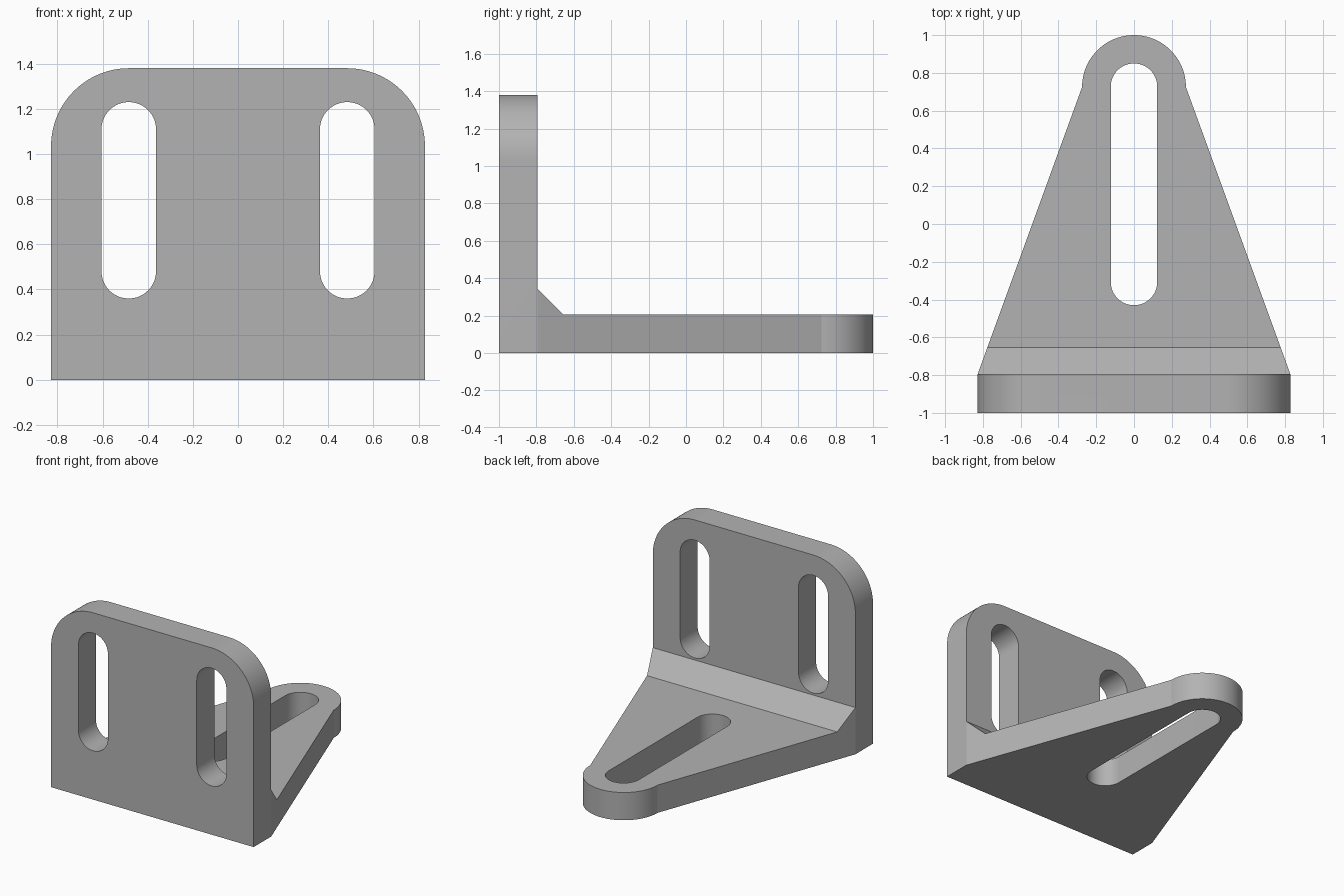
import bpy
import math
from mathutils import Matrix

cube = bpy.data.objects.get("Cube")
if cube:
    bpy.data.objects.remove(cube)

# Main dimensions
HALF_W, HEIGHT, CORNER_R = 0.828, 1.38, 0.345
PLATE = 0.205          # thickness of both plates
INNER = -1 + PLATE     # inner face of the upright plate
FILLET = 0.14          # chamfer in the inside corner
TIP_R = 0.275          # rounded end of the foot
TIP_Y = 1 - TIP_R

grey = bpy.data.materials.new("plain grey")
grey.use_nodes = True
colour = (0.45, 0.45, 0.45, 1)
grey.diffuse_color = colour
grey.node_tree.nodes["Principled BSDF"].inputs["Base Color"].default_value = colour

# Axis mappings from (u, v, depth) to (x, y, z)
ALONG_X = Matrix(((0, 0, 1), (1, 0, 0), (0, 1, 0)))
ALONG_Y = Matrix(((1, 0, 0), (0, 0, 1), (0, 1, 0)))
ALONG_Z = Matrix.Identity(3)


def arc(cx, cy, r, start, end, steps=32):
    angles = [math.radians(start + (end - start) * i / steps) for i in range(steps + 1)]
    return [(cx + r * math.cos(a), cy + r * math.sin(a)) for a in angles]


def slot(cx, low, high, r):
    return arc(cx, high - r, r, 0, 180) + arc(cx, low + r, r, 180, 360)


def prism(name, outline, axes, d0, d1):
    """Extrude a closed 2D outline between two depths."""
    n = len(outline)
    verts = [axes @ Matrix.Translation((0, 0, d)).to_translation() +
             axes @ Matrix.Translation((u, v, 0)).to_translation()
             for d in (d0, d1) for u, v in outline]
    faces = [list(range(n))[::-1], list(range(n, 2 * n))]
    faces += [(i, (i + 1) % n, n + (i + 1) % n, n + i) for i in range(n)]
    if axes.determinant() < 0:
        faces = [tuple(f)[::-1] for f in faces]
    mesh = bpy.data.meshes.new(name)
    mesh.from_pydata(verts, [], faces)
    mesh.materials.append(grey)
    obj = bpy.data.objects.new(name, mesh)
    bpy.context.collection.objects.link(obj)
    return obj


def combine(target, tool, operation):
    tool.hide_render = True
    mod = target.modifiers.new(tool.name, 'BOOLEAN')
    mod.operation, mod.solver, mod.object = operation, 'EXACT', tool
    bpy.context.view_layer.objects.active = target
    bpy.ops.object.modifier_apply(modifier=mod.name)
    bpy.data.objects.remove(tool)


# L-shaped side profile with the chamfered inside corner
side = [(-1, 0), (1, 0), (1, PLATE), (INNER + FILLET, PLATE),
        (INNER, PLATE + FILLET), (INNER, HEIGHT), (-1, HEIGHT)]
bracket = prism("angle_bracket", side, ALONG_X, -1.2, 1.2)

# Upright plate outline with rounded top corners
cx, cz = HALF_W - CORNER_R, HEIGHT - CORNER_R
front = [(-HALF_W, -0.1), (HALF_W, -0.1)]
front += arc(cx, cz, CORNER_R, 0, 90) + arc(-cx, cz, CORNER_R, 90, 180)
combine(bracket, prism("upright_outline", front, ALONG_Y, -1.1, 1.1), 'INTERSECT')

# Tapered foot outline with a round tip, run on past the front face
slope = (HALF_W - TIP_R) / (TIP_Y - INNER)
rear_y = -1.1
rear_x = HALF_W + slope * (INNER - rear_y)
plan = [(-rear_x, rear_y), (rear_x, rear_y)] + arc(0, TIP_Y, TIP_R, 0, 180, 48)
combine(bracket, prism("foot_outline", plan, ALONG_Z, -0.2, 1.6), 'INTERSECT')

# Slots: one through the foot, two through the upright
combine(bracket, prism("foot_slot", slot(0, -0.43, 0.85, 0.123), ALONG_Z, -0.2, 0.3), 'DIFFERENCE')
for x in (-0.484, 0.484):
    combine(bracket, prism("upright_slot", slot(x, 0.36, 1.23, 0.121), ALONG_Y, -1.2, -0.7), 'DIFFERENCE')

# Smooth the curved walls, keep the edges crisp
bpy.ops.object.select_all(action='DESELECT')
bracket.select_set(True)
bpy.context.view_layer.objects.active = bracket
bpy.ops.object.shade_smooth_by_angle(angle=math.radians(15))
